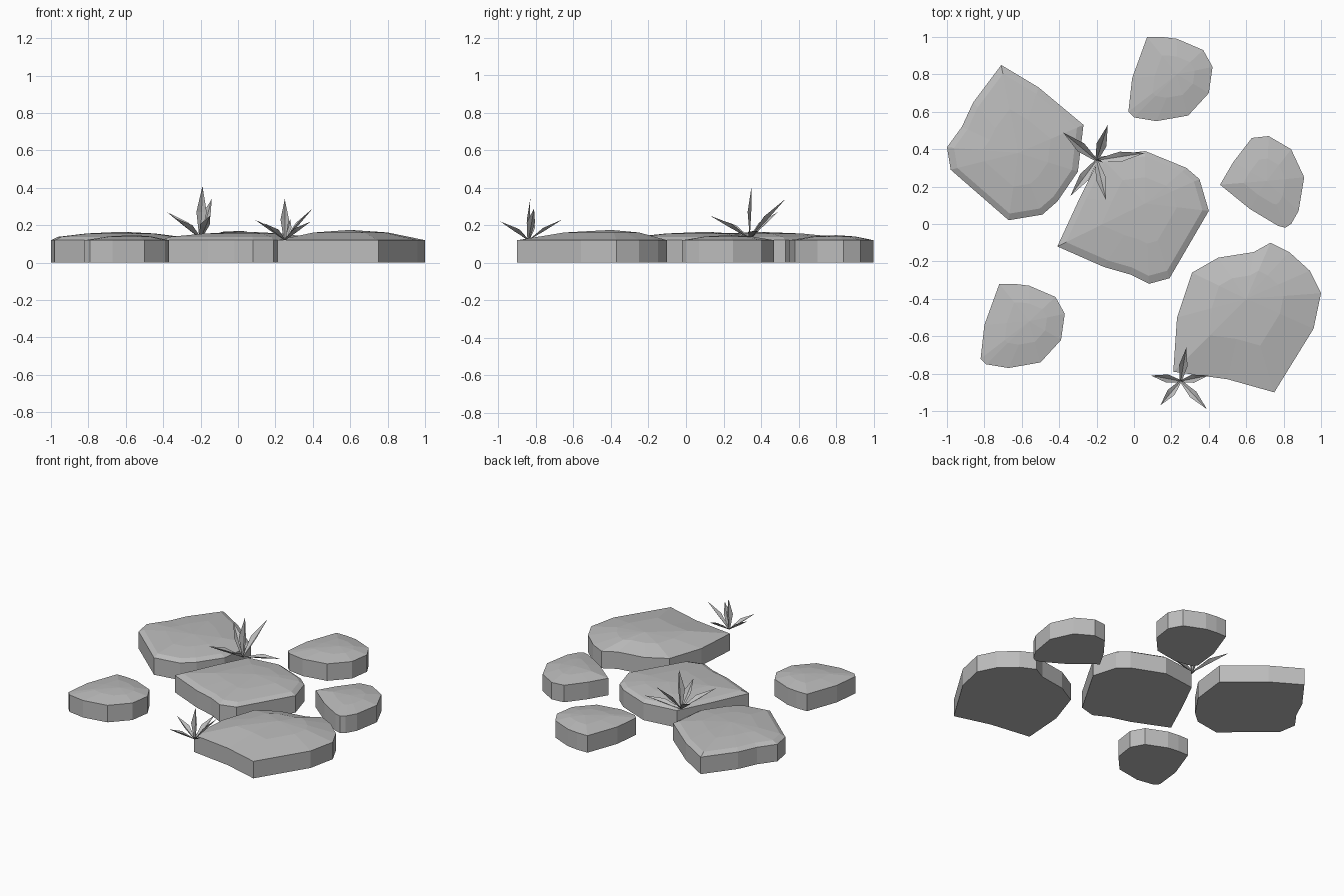
import bpy
import bmesh
from mathutils import Vector

default_cube = bpy.data.objects.get("Cube")
if default_cube:
    bpy.data.objects.remove(default_cube, do_unlink=True)

RIM_HEIGHT = 0.12


def make_material(name, colour):
    material = bpy.data.materials.new(name)
    material.use_nodes = True
    material.diffuse_color = colour
    shader = material.node_tree.nodes["Principled BSDF"]
    shader.inputs["Base Color"].default_value = colour
    shader.inputs["Roughness"].default_value = 0.9
    return material


stone_grey = make_material("stone grey", (0.5, 0.5, 0.5, 1))


def finish(mesh_builder, name, closed=True):
    """Turn a bmesh into a flat shaded object."""
    if closed:
        bmesh.ops.recalc_face_normals(mesh_builder, faces=mesh_builder.faces[:])
    mesh = bpy.data.meshes.new(name)
    mesh_builder.to_mesh(mesh)
    mesh_builder.free()
    mesh.materials.append(stone_grey)
    thing = bpy.data.objects.new(name, mesh)
    bpy.context.collection.objects.link(thing)
    return thing


def make_stone(name, outline, peak, shoulder, offset=(0, 0)):
    """Upright walls from an outline, closed by a shallow faceted dome.

    shoulder lists the dome rings as (share of outline size, share of rise).
    """
    builder = bmesh.new()
    shift = Vector((offset[0], offset[1], 0))
    summit = Vector(peak) + shift
    rise = summit.z - RIM_HEIGHT
    corners = [Vector((x, y, 0)) + shift for x, y in outline]

    def ring_at(size, height):
        ring = []
        for corner in corners:
            spot = summit.lerp(corner, size)
            spot.z = height
            ring.append(builder.verts.new(spot))
        return ring

    rings = [ring_at(1, 0), ring_at(1, RIM_HEIGHT)]
    rings += [ring_at(size, RIM_HEIGHT + rise * share) for size, share in shoulder]
    top = builder.verts.new(summit)

    builder.faces.new(rings[0])
    count = len(corners)
    for i in range(count):
        j = (i + 1) % count
        for lower, upper in zip(rings, rings[1:]):
            builder.faces.new((lower[i], lower[j], upper[j], upper[i]))
        builder.faces.new((rings[-1][i], rings[-1][j], top))
    return finish(builder, name)


def make_tuft(name, root, tips, width):
    """A clump of folded, pointed leaves fanning out from one root."""
    builder = bmesh.new()
    root = Vector(root)
    up = Vector((0, 0, 1))
    for tip in tips:
        tip = Vector(tip)
        run = tip - root
        side = run.cross(up)
        if Vector((run.x, run.y)).length < width:
            side = Vector((1, 0, 0))
        side.normalize()
        fold = side.cross(run).normalized()
        middle = root.lerp(tip, 0.5) + fold * width * 0.3
        points = [root - side * width * 0.12, root + side * width * 0.12,
                  middle + side * width / 2, middle - side * width / 2,
                  middle - fold * width * 0.35, tip, root]
        a, b, right, left, keel, end, base = [builder.verts.new(p) for p in points]
        for corners in ((base, b, right, keel), (a, base, keel, left),
                        (keel, right, end), (left, keel, end)):
            builder.faces.new(corners)
    return finish(builder, name, closed=False)


# Large stepping stones
soft_dome = [(0.5, 0.75)]
steep_dome = [(0.9, 0.4), (0.5, 0.8)]

left_outline = [
    (-.71, .85), (-.51, .73), (-.27, .53), (-.30, .28), (-.41, .12), (-.49, .05),
    (-.67, .02), (-.98, .29), (-1, .41), (-.92, .52), (-.86, .65)]
make_stone("left_large_stone", left_outline, (-.62, .38, .165), steep_dome)

centre_outline = [
    (-.18, .36), (.06, .39), (.28, .30), (.35, .24), (.40, .07), (.19, -.29),
    (.08, -.32), (-.02, -.27), (-.16, -.23), (-.41, -.12), (-.29, .14)]
make_stone("centre_large_stone", centre_outline, (.06, .11, .165), steep_dome)

right_outline = [
    (.73, -.10), (.83, -.15), (.94, -.25), (1, -.37), (.96, -.56), (.75, -.90),
    (.50, -.83), (.21, -.79), (.23, -.50), (.31, -.26), (.45, -.18), (.64, -.15)]
make_stone("right_large_stone", right_outline, (.60, -.40, .175), soft_dome)

# Small stepping stones, two of them alike
small_outline = [
    (.07, 1), (.15, 1), (.23, .99), (.37, .93), (.42, .84), (.40, .70),
    (.29, .58), (.12, .55), (0, .57), (-.03, .60), (-.01, .78)]
small_peak = (.23, .80, .147)
make_stone("back_small_stone", small_outline, small_peak, soft_dome)
make_stone("front_small_stone", small_outline, small_peak, soft_dome, (-.79, -1.32))

side_outline = [
    (.46, .21), (.53, .33), (.63, .46), (.72, .47), (.84, .40), (.91, .25),
    (.88, .07), (.84, 0), (.81, -.02), (.77, -.01), (.62, .08)]
make_stone("side_small_stone", side_outline, (.71, .23, .147), soft_dome)

# Grass tufts growing beside the stones
back_tips = [(-.38, .49, .27), (-.19, .35, .41), (-.14, .53, .34),
             (.06, .38, .17), (-.15, .13, .25), (-.34, .15, .24)]
make_tuft("back_grass_tuft", (-.20, .34, .13), back_tips, 0.055)

front_tips = [(.09, -.81, .23), (.25, -.83, .34), (.28, -.66, .23),
              (.40, -.81, .29), (.39, -.99, .22), (.14, -.97, .21)]
make_tuft("front_grass_tuft", (.25, -.84, .12), front_tips, 0.045)
